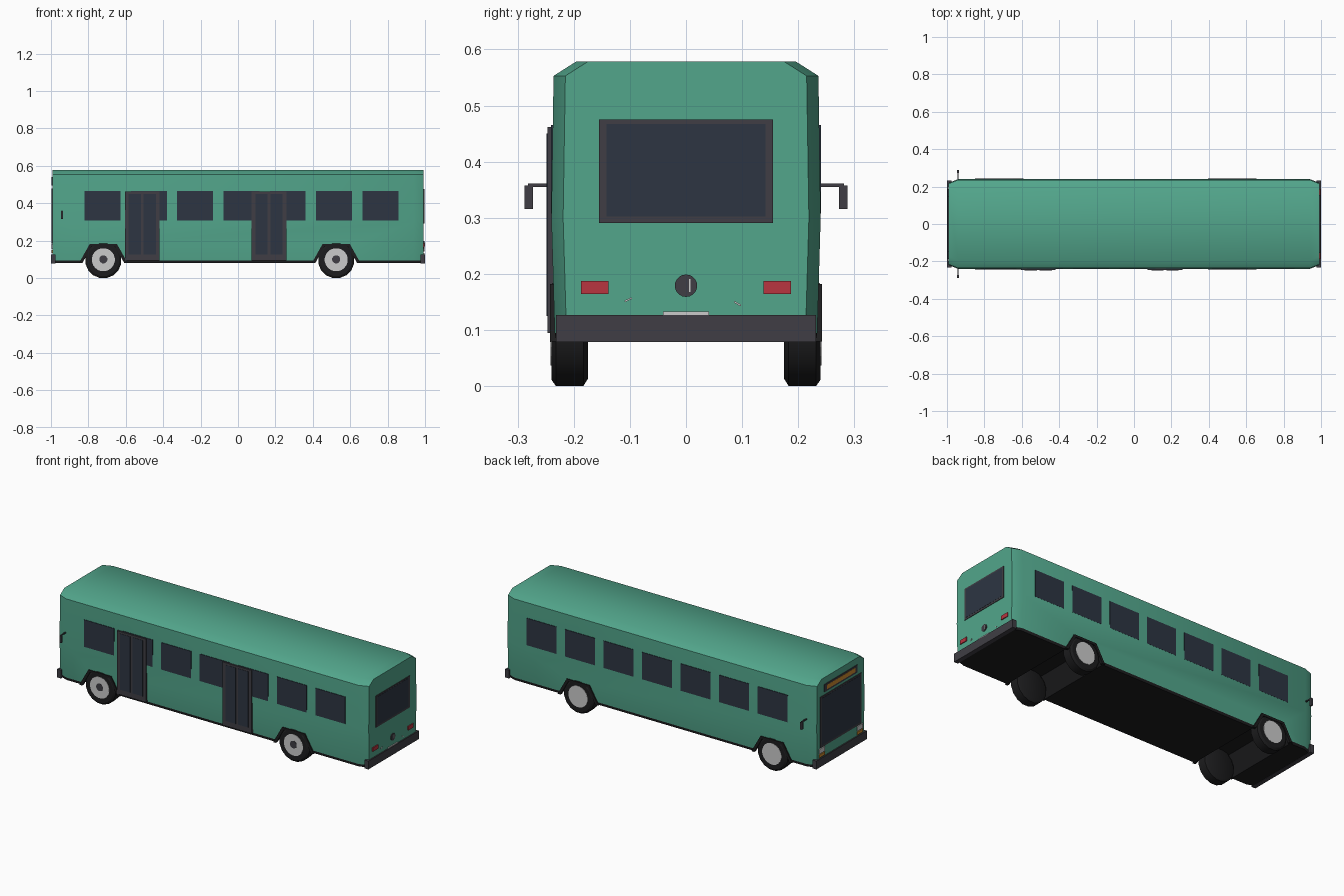
import bpy, bmesh
from math import radians, pi, cos, sin
from mathutils import Matrix

if "Cube" in bpy.data.objects:
    bpy.data.objects.remove(bpy.data.objects["Cube"])


def mat(name, r, g, b):
    m = bpy.data.materials.new(name)
    m.diffuse_color = (r, g, b, 1)
    m.use_nodes = True
    m.node_tree.nodes["Principled BSDF"].inputs["Base Color"].default_value = m.diffuse_color
    return m


GREEN = mat("green_paint", 0.085, 0.38, 0.26)
BLACK = mat("black_rubber", 0.012, 0.012, 0.013)
TRIM = mat("dark_trim", 0.05, 0.048, 0.058)
GLASS = mat("dark_glass", 0.026, 0.036, 0.055)
RED = mat("red_lamp", 0.48, 0.035, 0.05)
WHITE = mat("white_lamp", 0.75, 0.75, 0.75)
ORANGE = mat("orange_lamp", 0.6, 0.25, 0.03)
METAL = mat("wheel_metal", 0.6, 0.6, 0.6)


def finish(name, bm, *mats):
    bmesh.ops.recalc_face_normals(bm, faces=bm.faces[:])
    me = bpy.data.meshes.new(name)
    bm.to_mesh(me)
    bm.free()
    ob = bpy.data.objects.new(name, me)
    bpy.context.collection.objects.link(ob)
    for m in mats:
        me.materials.append(m)
    return ob


def smooth(ob, deg):
    bpy.ops.object.select_all(action='DESELECT')
    ob.select_set(True)
    bpy.context.view_layer.objects.active = ob
    bpy.ops.object.shade_smooth_by_angle(angle=radians(deg))


def boxes(name, material, *items):
    """Each item is (x0, x1, y0, y1, z0, z1)."""
    bm = bmesh.new()
    for x0, x1, y0, y1, z0, z1 in items:
        m = Matrix.Translation(((x0 + x1) / 2, (y0 + y1) / 2, (z0 + z1) / 2))
        m = m @ Matrix.Diagonal((abs(x1 - x0), abs(y1 - y0), abs(z1 - z0), 1))
        bmesh.ops.create_cube(bm, size=1, matrix=m)
    return finish(name, bm, material)


def both_sides(x0, x1, y0, y1, z0, z1):
    return [(x0, x1, s * y0, s * y1, z0, z1) for s in (-1, 1)]


def loft(bm, rings, caps=True):
    """Skin a list of closed rings of points."""
    rows = [[bm.verts.new(p) for p in ring] for ring in rings]
    n = len(rows[0])
    for a, b in zip(rows, rows[1:]):
        for i in range(n):
            bm.faces.new((a[i], a[(i + 1) % n], b[(i + 1) % n], b[i]))
    if caps:
        bm.faces.new(rows[0])
        bm.faces.new(rows[-1])


# body shell: half section mirrored, lofted along x with narrower ends
half = [(0.231, 0.08), (0.234, 0.095), (0.24, 0.30), (0.236, 0.553), (0.195, 0.579)]
bm = bmesh.new()
rings = []
for x, inset in ((-0.993, 0.021), (-0.94, 0), (0.94, 0), (0.993, 0.021)):
    side = [(x, y - inset, z) for y, z in half]
    rings.append(side + [(x, -y, z) for _, y, z in reversed(side)])
loft(bm, rings)
for f in bm.faces:
    if f.calc_center_median().z < 0.09:
        f.material_index = 1
body = finish("body", bm, GREEN, BLACK)

# wheel wells cut right across the body
WHEELS = (-0.72, 0.525)


def arch(x, y, bottom, top, z0, z1):
    return [(x - bottom, y, z0), (x - top, y, z1), (x + top, y, z1), (x + bottom, y, z0)]


for wx in WHEELS:
    bm = bmesh.new()
    loft(bm, [arch(wx, y, 0.134, 0.07, 0.06, 0.18) for y in (-0.4, 0.4)])
    cutter = finish("well_cutter", bm, BLACK)
    cutter.hide_render = True
    mod = body.modifiers.new("well", 'BOOLEAN')
    mod.operation, mod.solver, mod.object = 'DIFFERENCE', 'EXACT', cutter
    mod.material_mode = 'TRANSFER'
    bpy.context.view_layer.objects.active = body
    bpy.ops.object.modifier_apply(modifier=mod.name)
    bpy.data.objects.remove(cutter)
smooth(body, 50)


# wheel arch lips
def disc_ring(x, y, z, r, n):
    return [(x + r * cos(2 * pi * (i + .5) / n), y, z + r * sin(2 * pi * (i + .5) / n))
            for i in range(n)]


for wx in WHEELS:
    for s, label in ((-1, "right"), (1, "left")):
        bm = bmesh.new()
        outline = []
        for y in (0.226 * s, 0.242 * s):
            outline.append(arch(wx, y, 0.13, 0.073, 0.08, 0.182)
                           + arch(wx, y, 0.112, 0.063, 0.08, 0.168)[::-1])
        loft(bm, outline)
        finish("wheel_arch_" + label, bm, BLACK)

        # tyre with bevelled shoulders, rim disc and hub
        bm = bmesh.new()
        loft(bm, [disc_ring(wx, s * y, 0.096, r, 16) for y, r in
                  ((0.175, 0.085), (0.183, 0.0975), (0.232, 0.0975), (0.24, 0.086))])
        smooth(finish("tyre_" + label, bm, BLACK), 35)
        bm = bmesh.new()
        loft(bm, [disc_ring(wx, s * y, 0.098, 0.062, 20) for y in (0.2, 0.2415)])
        finish("rim_" + label, bm, METAL)
        if s < 0:
            bm = bmesh.new()
            loft(bm, [disc_ring(wx, s * y, 0.1, 0.022, 12) for y in (0.2, 0.2425)])
            finish("hub_" + label, bm, TRIM)

# side windows
wins = []
for i in range(7):
    x = -0.82 + i * 0.2475
    wins += both_sides(x, x + 0.192, 0.225, 0.2405, 0.308, 0.465)
boxes("side_windows", GLASS, *wins)

# two double doors on the front (-y) side
for x in (-0.605, 0.073):
    boxes("door_frame", TRIM, (x, x + 0.186, -0.225, -0.247, 0.095, 0.462))
    boxes("door_glass", GLASS, *[(a, a + 0.066, -0.24, -0.2485, 0.125, 0.45)
                                 for a in (x + 0.02, x + 0.1)])

# bumpers
for s, label in ((-1, "front"), (1, "rear")):
    boxes(label + "_bumper", TRIM, (s * 0.975, s, -0.232, 0.232, 0.079, 0.127))

# rear end: window, lamps, plate, round cover
boxes("rear_window_frame", TRIM, (0.98, 0.996, -0.155, 0.155, 0.291, 0.475))
boxes("rear_window", GLASS, (0.98, 0.997, -0.142, 0.142, 0.302, 0.467))
boxes("tail_lamps", RED, *both_sides(0.98, 0.998, 0.138, 0.187, 0.164, 0.187))
boxes("rear_plate", WHITE, (0.98, 0.998, -0.041, 0.041, 0.12, 0.133))
bm = bmesh.new()
loft(bm, [[(x, 0.02 * cos(i * pi / 10), 0.179 + 0.02 * sin(i * pi / 10)) for i in range(20)]
          for x in (0.98, 0.997)])
finish("rear_round_cover", bm, TRIM)
boxes("cover_handle", WHITE, (0.985, 0.999, 0.005, 0.008, 0.168, 0.191))
for y, z, tilt in ((-0.103, 0.154, 25), (0.092, 0.147, -30)):
    clip = boxes("rear_clip", WHITE, (-0.006, 0.006, -0.007, 0.007, -0.0015, 0.0015))
    clip.location = (0.99, y, z)
    clip.rotation_euler.x = radians(tilt)

# front end: windscreen, sign, headlamps, indicators
boxes("windscreen_frame", TRIM, (-0.98, -0.996, -0.188, 0.188, 0.185, 0.48))
boxes("windscreen", GLASS, (-0.98, -0.997, -0.175, 0.175, 0.197, 0.47))
boxes("sign_frame", TRIM, (-0.98, -0.996, -0.15, 0.15, 0.495, 0.54))
boxes("sign_panel", ORANGE, (-0.98, -0.997, -0.13, 0.13, 0.505, 0.53))
boxes("headlamps", WHITE, *both_sides(-0.98, -0.998, 0.15, 0.2, 0.155, 0.182))
boxes("indicators", ORANGE, *both_sides(-0.98, -0.998, 0.15, 0.2, 0.133, 0.15))

# door mirrors
boxes("mirror_arms", TRIM, *both_sides(-0.943, -0.937, 0.232, 0.282, 0.355, 0.361))
boxes("mirror_heads", TRIM, *both_sides(-0.946, -0.935, 0.273, 0.288, 0.316, 0.358))
